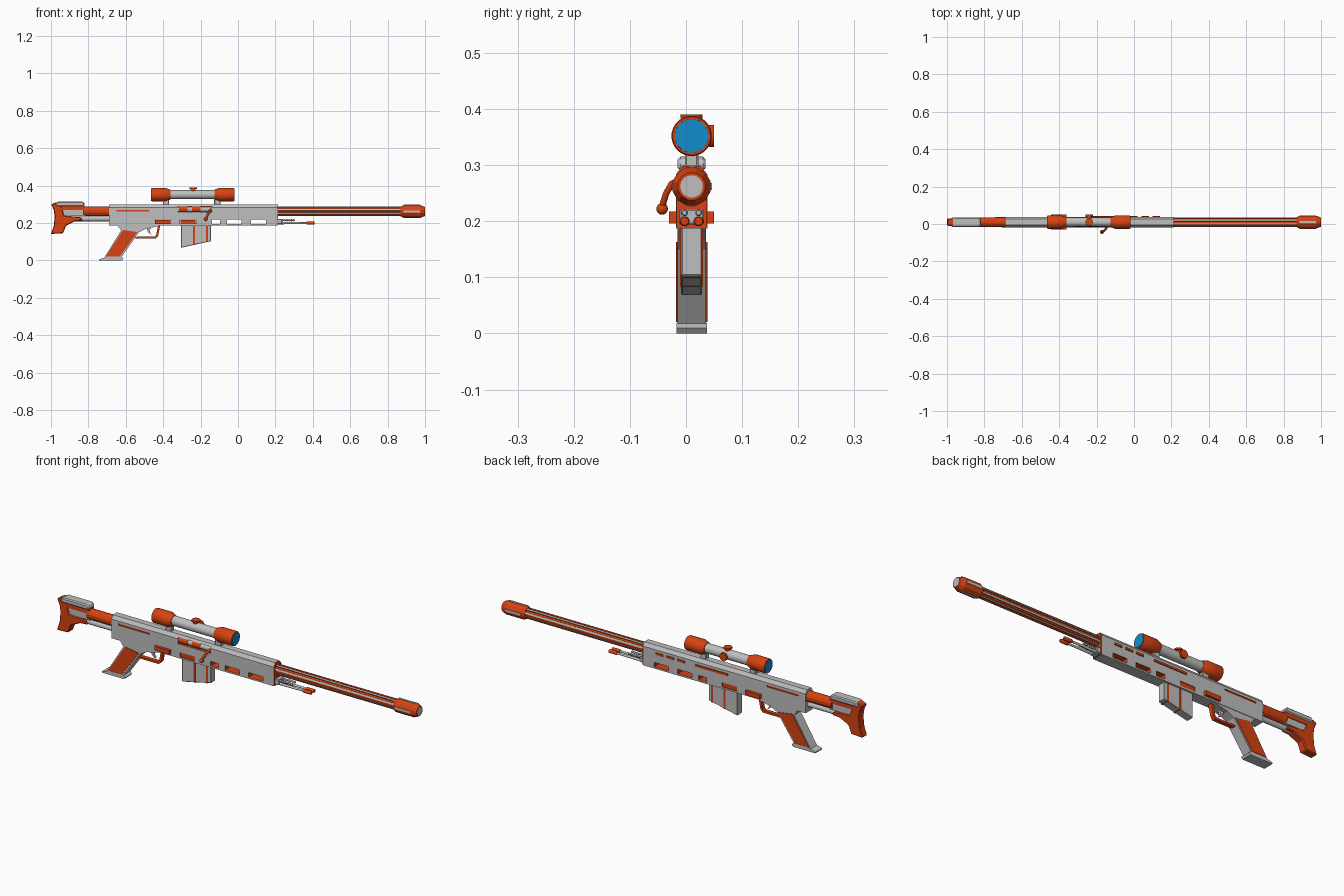
import bpy, bmesh, math
from mathutils import Vector

if "Cube" in bpy.data.objects:
    bpy.data.objects.remove(bpy.data.objects["Cube"])

C = 0.01  # centre plane of the gun across its width


def material(name, rgb):
    m = bpy.data.materials.new(name)
    m.diffuse_color = (*rgb, 1)
    m.use_nodes = True
    m.node_tree.nodes["Principled BSDF"].inputs["Base Color"].default_value = m.diffuse_color
    return m


GRAY = material("light_gray", (0.52, 0.52, 0.52))
ORANGE = material("orange", (0.68, 0.055, 0.006))
BLUE = material("lens_blue", (0.006, 0.27, 0.62))


def finish(name, bm, mats, smooth=False):
    bmesh.ops.recalc_face_normals(bm, faces=bm.faces)
    me = bpy.data.meshes.new(name)
    bm.to_mesh(me)
    bm.free()
    ob = bpy.data.objects.new(name, me)
    bpy.context.collection.objects.link(ob)
    for m in mats:
        me.materials.append(m)
    if smooth:
        bpy.ops.object.select_all(action='DESELECT')
        ob.select_set(True)
        bpy.context.view_layer.objects.active = ob
        bpy.ops.object.shade_smooth_by_angle(angle=math.radians(35))
    return ob


def extrude(name, points, direction, mat):
    """Extrude a flat outline of 3D points along a direction."""
    bm = bmesh.new()
    f = bm.faces.new([bm.verts.new(p) for p in points])
    r = bmesh.ops.extrude_face_region(bm, geom=[f])
    vs = [v for v in r["geom"] if isinstance(v, bmesh.types.BMVert)]
    bmesh.ops.translate(bm, verts=vs, vec=direction)
    return finish(name, bm, [mat])


def prism(name, xz, half, mat, bevel=0.0, yc=C):
    ob = extrude(name, [(x, yc - half, z) for x, z in xz], (0, 2 * half, 0), mat)
    if bevel:
        b = ob.modifiers.new("bevel", 'BEVEL')
        b.width, b.segments, b.limit_method = bevel, 1, 'ANGLE'
    return ob


def box(name, x0, x1, y0, y1, z0, z1, mat, bevel=0.0):
    return prism(name, [(x0, z0), (x1, z0), (x1, z1), (x0, z1)], (y1 - y0) / 2,
                 mat, bevel, (y0 + y1) / 2)


def lathe(name, profile, centre, mat, axis='X', n=24, smooth=True):
    """Turn (position, radius) pairs around an axis, closing both ends."""
    rot = {'X': lambda a, u, v: (a, u, v), 'Y': lambda a, u, v: (u, a, v),
           'Z': lambda a, u, v: (u, v, a)}[axis]
    bm = bmesh.new()
    rings = []
    for a, r in profile:
        rings.append([bm.verts.new(Vector(centre) + Vector(rot(
            a, r * math.cos(t), r * math.sin(t))))
            for t in (2 * math.pi * (i + 0.5) / n for i in range(n))])
    for p, q in zip(rings, rings[1:]):
        for i in range(n):
            bm.faces.new((p[i], p[(i + 1) % n], q[(i + 1) % n], q[i]))
    bm.faces.new(rings[0])
    bm.faces.new(rings[-1])
    return finish(name, bm, [mat], smooth)


def tube(name, pts, radius, mat):
    cu = bpy.data.curves.new(name, 'CURVE')
    cu.dimensions, cu.bevel_depth, cu.bevel_resolution = '3D', radius, 2
    cu.use_fill_caps = True
    s = cu.splines.new('POLY')
    s.points.add(len(pts) - 1)
    for p, co in zip(s.points, pts):
        p.co = (*co, 1)
    cu.materials.append(mat)
    ob = bpy.data.objects.new(name, cu)
    bpy.context.collection.objects.link(ob)
    return ob


# Receiver: chamfered section run along x, cut by slots and the ejection port
W = 0.028
section = [(-W, 0.187), (W, 0.187), (W, 0.283), (W - 0.012, 0.3), (-W + 0.012, 0.3), (-W, 0.283)]
receiver = extrude("receiver", [(-0.69, C + y, z) for y, z in section], (0.9, 0, 0), GRAY)
receiver.data.materials.append(ORANGE)
slots = [(-0.445, -0.36), (-0.31, -0.225), (-0.14, -0.095), (-0.06, 0.02), (0.07, 0.15)]
cutters = [box("slot_cutter", a, b, -0.1, 0.1, 0.195, 0.218, ORANGE) for a, b in slots]
cutters.append(box("port_cutter", -0.32, -0.14, -0.1, C - 0.008, 0.258, 0.289, ORANGE))
for side in (-1, 1):
    y = C + side * W
    cutters.append(box("groove_cutter", -0.65, -0.475, y - 0.004, y + 0.004, 0.262, 0.271, ORANGE))
for c in cutters:
    c.hide_render = True
    c.hide_viewport = True
    m = receiver.modifiers.new("cut", 'BOOLEAN')
    m.operation, m.solver, m.object = 'DIFFERENCE', 'EXACT', c
    m.material_mode = 'TRANSFER'

# Solid orange inserts in the two rear slots
box("rear_slot_insert", -0.443, -0.362, C - 0.04, C + 0.04, 0.196, 0.217, ORANGE)
box("middle_slot_insert", -0.308, -0.227, C - 0.026, C + 0.026, 0.196, 0.217, ORANGE)

# Bolt in the port, with orange bands and a bent handle
lathe("bolt", [(-0.32, 0.014), (-0.14, 0.014)], (0, C - 0.011, 0.273), GRAY)
for a, b in ((-0.315, -0.27), (-0.245, -0.2)):
    lathe("bolt_band", [(a, 0.016), (b, 0.016)], (0, C - 0.011, 0.273), ORANGE)
tube("bolt_handle", [(-0.145, -0.01, 0.274), (-0.15, -0.026, 0.266), (-0.16, -0.036, 0.248),
                     (-0.17, -0.042, 0.228)], 0.006, ORANGE)
lathe("bolt_knob", [(0.0105 * math.sin(t), max(0.001, 0.0105 * math.cos(t)))
      for t in (math.pi * (i / 8 - 0.5) for i in range(9))], (-0.172, -0.0425, 0.222), ORANGE, 'Z', 16)

# Thin plates on the back side
for a, b in ((0.1, 0.14), (0.04, 0.08), (-0.02, 0.02), (-0.26, -0.08)):
    box("back_plate", a, b, C + W - 0.002, C + W + 0.005, 0.26, 0.27, ORANGE)

# Front end plate of the receiver
extrude("front_plate", [(0.209, C + y * 0.97, 0.245 + (z - 0.245) * 0.97) for y, z in section],
        (0.006, 0, 0), ORANGE)

# Fluted barrel: gray ridges with orange grooves
bm = bmesh.new()
loops = []
for x in (0.2, 0.9):
    ring = []
    for i in range(8):
        for off, r in ((-10, 0.0215), (10, 0.0215), (13, 0.026), (32, 0.026)):
            t = math.radians(45 * i + off)
            ring.append(bm.verts.new((x, C + r * math.cos(t), 0.262 + r * math.sin(t))))
    loops.append(ring)
for i in range(32):
    j = (i + 1) % 32
    f = bm.faces.new((loops[0][i], loops[0][j], loops[1][j], loops[1][i]))
    f.material_index = 0 if i % 4 == 2 else 1
for ring in loops:
    bm.faces.new(ring)
finish("barrel", bm, [GRAY, ORANGE])

# Muzzle brake with side ports and a gray bore
lathe("muzzle_brake", [(0.87, 0.027), (0.885, 0.035), (0.975, 0.035), (1.0, 0.025)],
      (0, C, 0.262), ORANGE, n=12, smooth=False)
lathe("muzzle_bore", [(0.99, 0.02), (1.001, 0.02)], (0, C, 0.262), GRAY)
for side in (-1, 1):
    y = C + side * 0.034
    box("muzzle_port", 0.885, 0.972, y - 0.002, y + 0.002, 0.256, 0.268, GRAY)
    z = 0.262 + side * 0.034
    box("muzzle_port", 0.885, 0.972, C - 0.005, C + 0.005, z - 0.002, z + 0.002, GRAY)

# Scope: gray tube, orange bells, blue lenses, knobs and mounts
S = (0, C, 0.352)
lathe("scope_tube", [(-0.38, 0.024), (-0.1, 0.024)], S, GRAY)
lathe("scope_rear", [(-0.464, 0.031), (-0.464, 0.034), (-0.46, 0.036), (-0.385, 0.036),
                     (-0.36, 0.026), (-0.36, 0.024)], S, ORANGE)
lathe("scope_front", [(-0.125, 0.024), (-0.125, 0.027), (-0.1, 0.036), (-0.025, 0.036),
                      (-0.02, 0.034), (-0.02, 0.031)], S, ORANGE)
lathe("rear_lens", [(-0.466, 0.03), (-0.455, 0.031)], S, BLUE)
lathe("front_lens", [(-0.03, 0.031), (-0.018, 0.03)], S, BLUE)
lathe("top_knob", [(0.015, 0.013), (0.03, 0.013), (0.031, 0.02), (0.038, 0.02)],
      (-0.24, C, 0.352), ORANGE, 'Z', 16)
lathe("side_knob", [(0.015, 0.013), (0.03, 0.013), (0.031, 0.02), (0.04, 0.02)],
      (-0.24, C, 0.352), ORANGE, 'Y', 16)
for x in (-0.385, -0.11):
    box("scope_mount", x - 0.017, x + 0.017, C - 0.012, C + 0.012, 0.295, 0.335, GRAY, 0.003)

# Stock: orange tube, gray lower bar, cheek rest and curved butt
lathe("stock_tube", [(-0.83, 0.027), (-0.68, 0.027)], (0, C, 0.263), ORANGE, n=12, smooth=False)
lathe("lower_bar", [(-0.93, 0.013), (-0.68, 0.013)], (0, C, 0.222), GRAY, n=12, smooth=False)
prism("cheek_rest", [(-0.98, 0.29), (-0.82, 0.29), (-0.82, 0.307), (-0.83, 0.315), (-0.965, 0.315)],
      0.025, GRAY, 0.005)
box("stock_core", -0.945, -0.82, C - 0.02, C + 0.02, 0.27, 0.292, ORANGE)
box("stock_rail", -0.945, -0.815, C - 0.016, C + 0.016, 0.237, 0.27, GRAY)
prism("butt", [(-0.998, 0.3), (-0.985, 0.27), (-0.98, 0.235), (-0.985, 0.185), (-1.0, 0.142),
               (-0.935, 0.145), (-0.92, 0.185), (-0.87, 0.21), (-0.83, 0.212), (-0.84, 0.232),
               (-0.93, 0.24), (-0.945, 0.3), (-0.97, 0.313)], 0.02, ORANGE, 0.004)

# Grip: gray body, orange side panels and a flared foot
prism("grip", [(-0.65, 0.195), (-0.41, 0.195), (-0.42, 0.185), (-0.495, 0.168), (-0.53, 0.15),
               (-0.626, 0.014), (-0.716, 0.014), (-0.625, 0.16)], 0.0255, GRAY)
for side in (-1, 1):
    prism("grip_panel", [(-0.615, 0.163), (-0.537, 0.152), (-0.632, 0.02), (-0.708, 0.02)],
          0.003, ORANGE, yc=C + side * 0.025)
prism("grip_foot", [(-0.743, 0.0), (-0.62, 0.0), (-0.612, 0.01), (-0.625, 0.019), (-0.7, 0.019),
                    (-0.743, 0.006)], 0.027, GRAY)

# Trigger and its guard
prism("trigger", [(-0.49, 0.18), (-0.465, 0.18), (-0.472, 0.155), (-0.462, 0.138), (-0.482, 0.152)],
      0.006, GRAY)
prism("trigger_guard", [(-0.56, 0.126), (-0.54, 0.117), (-0.44, 0.117), (-0.427, 0.13), (-0.415, 0.19),
                        (-0.427, 0.19), (-0.438, 0.134), (-0.446, 0.127), (-0.535, 0.127)], 0.01, ORANGE)

# Magazine with orange stripes
prism("magazine", [(-0.305, 0.2), (-0.145, 0.2), (-0.145, 0.103), (-0.305, 0.068)], 0.0185, GRAY, 0.002)
for x in (-0.235, -0.165):
    z = 0.103 + (x + 0.145) * 0.22
    box("magazine_stripe", x - 0.005, x + 0.005, C - 0.0205, C + 0.0205, z, 0.19, ORANGE)

# Folded bipod: legs, orange feet and upper springs
box("bipod_mount", 0.2, 0.235, C - 0.022, C + 0.022, 0.194, 0.222, GRAY, 0.003)
for side in (-1, 1):
    y = C + side * 0.0125
    lathe("bipod_leg", [(0.21, 0.007), (0.37, 0.005)], (0, y, 0.2), GRAY, n=12)
    lathe("bipod_foot", [(0.365, 0.007), (0.37, 0.009), (0.405, 0.009), (0.41, 0.007)],
          (0, y, 0.2), ORANGE, n=12)
    lathe("bipod_spring", [(0.22 + 0.006 * i, 0.006 if i % 2 else 0.004) for i in range(15)],
          (0, y, 0.215), GRAY, n=10, smooth=False)
